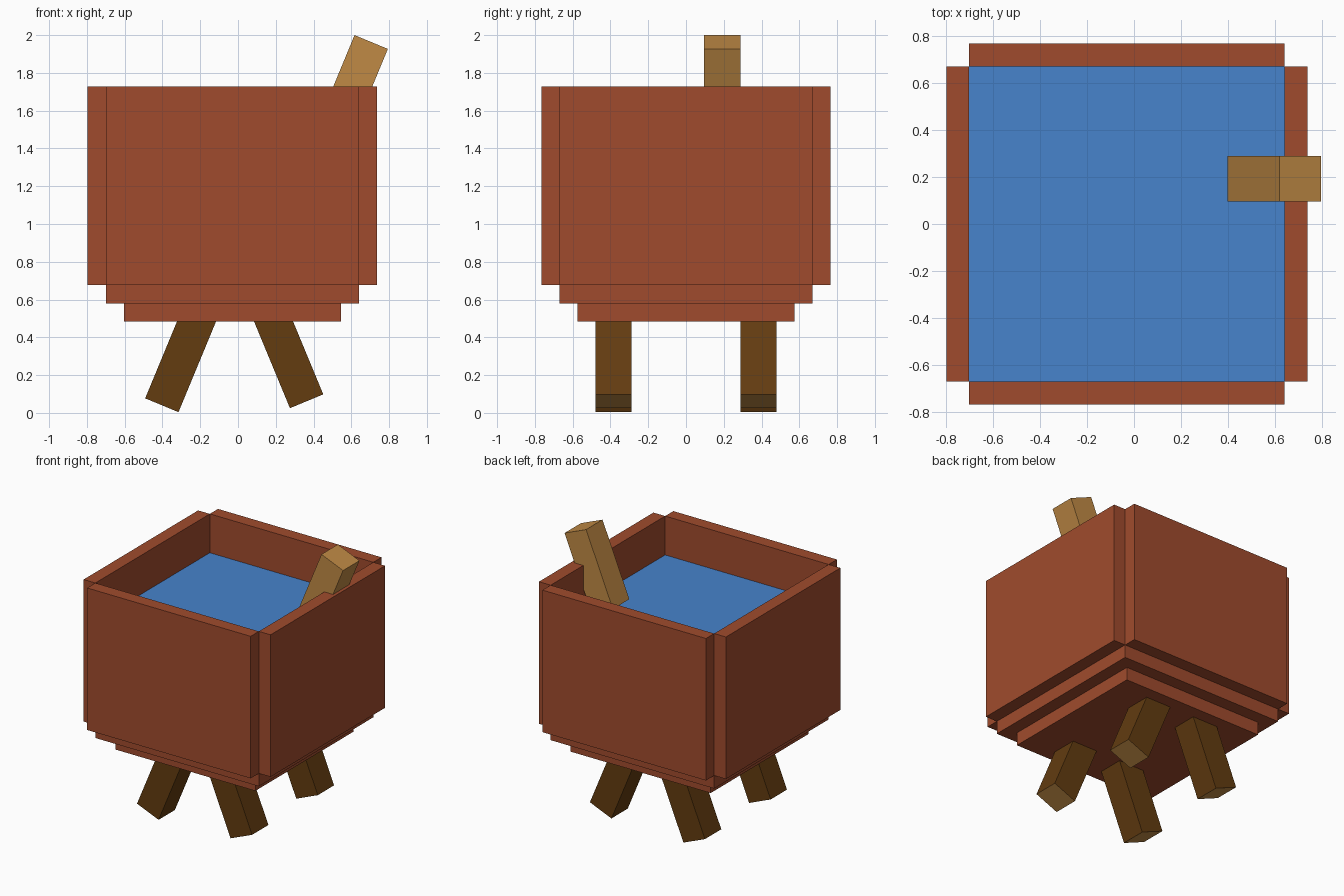
import bpy
from mathutils import Matrix, Vector
from math import radians

if "Cube" in bpy.data.objects:
    bpy.data.objects.remove(bpy.data.objects["Cube"])


def material(name, hex_code):
    def lin(c):
        c /= 255
        return c / 12.92 if c <= 0.04045 else ((c + 0.055) / 1.055) ** 2.4
    m = bpy.data.materials.new(name)
    m.diffuse_color = [lin(int(hex_code[i:i + 2], 16)) for i in (0, 2, 4)] + [1]
    m.use_nodes = True
    m.node_tree.nodes["Principled BSDF"].inputs["Base Color"].default_value = m.diffuse_color
    return m


CLAY = material("red clay", "A04B2D")
DARK = material("dark wood", "633C10")
LIGHT = material("light wood", "C08A45")
WATER = material("blue water", "4783CC")


def box(name, lo, hi, *mats):
    """Axis-aligned box between two corners."""
    lo, hi = Vector(lo), Vector(hi)
    bpy.ops.mesh.primitive_cube_add(size=1)
    ob = bpy.context.object
    ob.name = name
    ob.data.transform(Matrix.Translation((lo + hi) / 2) @ Matrix.Diagonal((*(hi - lo), 1)))
    for m in mats:
        ob.data.materials.append(m)
    return ob


def place(ob, tilt, loc):
    """Lean a box about the y axis around its own origin, then move it."""
    ob.data.transform(Matrix.Translation(loc) @ Matrix.Rotation(radians(tilt), 4, 'Y'))


# Body: four walls that meet at notched corners
X0, X1, Y, T = -0.70, 0.64, 0.67, 0.096
Z0, Z1 = 0.676, 1.728
box("left_wall", (X0 - T, -Y, Z0), (X0, Y, Z1), CLAY)
box("right_wall", (X1, -Y, Z0), (X1 + T, Y, Z1), CLAY)
box("front_wall", (X0, -Y - T, Z0), (X1, -Y, Z1), CLAY)
box("back_wall", (X0, Y, Z0), (X1, Y + T, Z1), CLAY)

# Stepped floor
box("floor", (X0, -Y, 0.58), (X1, Y, Z0), CLAY)
box("lower_floor", (X0 + T, -Y + T, 0.484), (X1 - T, Y - T, 0.58), CLAY)

# Water surface
bpy.ops.mesh.primitive_plane_add(size=1)
water = bpy.context.object
water.name = "water"
water.data.transform(Matrix.Translation(((X0 + X1) / 2, 0, 1.44)) @ Matrix.Diagonal((X1 - X0, 2 * Y, 1, 1)))
water.data.materials.append(WATER)

# Splayed legs with pale sawn ends (origin on the inner bottom edge)
W, L = 0.191, 0.574
for side, name, x, z in ((-1, "left", -0.315, 0.004), (1, "right", 0.275, 0.025)):
    for y0, depth in ((-0.48, "front"), (0.289, "back")):
        xs = (-W, 0) if side < 0 else (0, W)
        leg = box(f"{depth}_{name}_leg", (xs[0], y0, 0), (xs[1], y0 + W, L), DARK, LIGHT)
        for p in leg.data.polygons:
            if p.normal.z < -0.9:
                p.material_index = 1
        place(leg, -22.5 * side, (x, 0, z))

# Stirring stick (origin on its upper left edge)
stick = box("stirring_stick", (0, 0.096, -L), (W, 0.288, 0), LIGHT)
place(stick, 22.5, (0.617, 0, 2.0))
